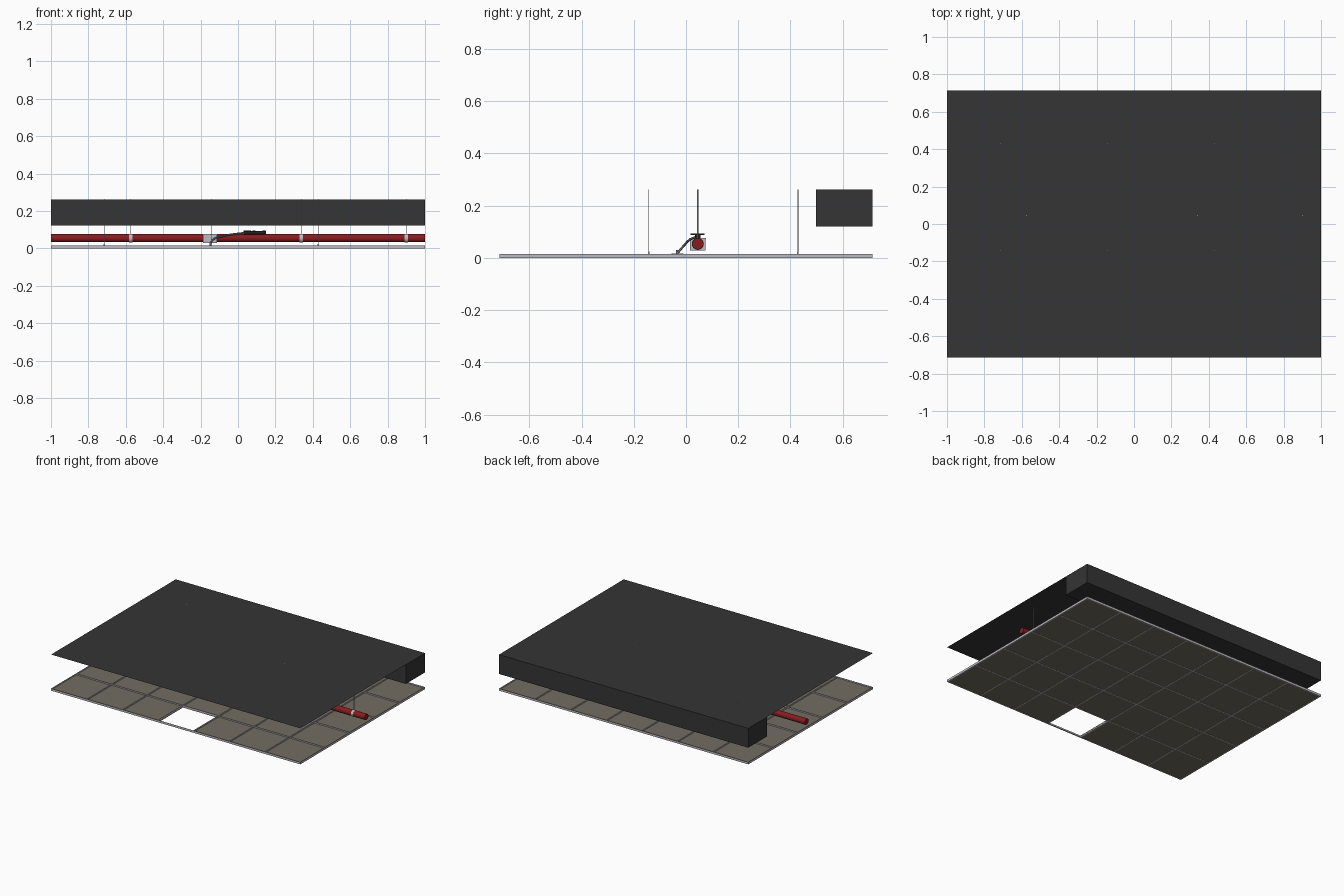
import bpy, bmesh, math
from mathutils import Vector

if "Cube" in bpy.data.objects:
    bpy.data.objects.remove(bpy.data.objects["Cube"])


def material(name, rgb):
    m = bpy.data.materials.new(name)
    m.use_nodes = True
    m.diffuse_color = (*rgb, 1)
    m.node_tree.nodes["Principled BSDF"].inputs["Base Color"].default_value = (*rgb, 1)
    return m


CHARCOAL = material("charcoal", (0.035, 0.035, 0.035))
TAN = material("tile tan", (0.17, 0.155, 0.12))
STEEL = material("light steel", (0.5, 0.5, 0.55))
RED = material("pipe red", (0.24, 0.012, 0.014))
BLACK = material("fitting black", (0.015, 0.015, 0.015))
GREY = material("hose grey", (0.2, 0.2, 0.2))


def add_boxes(name, boxes, mat):
    """One object from (low corner, high corner) boxes."""
    bm = bmesh.new()
    for low, high in boxes:
        low, high = Vector(low), Vector(high)
        verts = bmesh.ops.create_cube(bm, size=1)["verts"]
        bmesh.ops.scale(bm, vec=high - low, verts=verts)
        bmesh.ops.translate(bm, vec=(low + high) / 2, verts=verts)
    mesh = bpy.data.meshes.new(name)
    bm.to_mesh(mesh)
    bm.free()
    mesh.materials.append(mat)
    obj = bpy.data.objects.new(name, mesh)
    bpy.context.collection.objects.link(obj)
    return obj


def add_rod(name, start, end, radius, mat, sides=24):
    start, end = Vector(start), Vector(end)
    bpy.ops.mesh.primitive_cylinder_add(vertices=sides, radius=radius,
                                        depth=(end - start).length,
                                        location=(start + end) / 2)
    obj = bpy.context.object
    obj.name = name
    obj.rotation_euler = (end - start).to_track_quat("Z", "Y").to_euler()
    obj.data.materials.append(mat)
    bpy.ops.object.shade_smooth_by_angle(angle=math.radians(40))
    return obj


COLS, ROWS = 7, 5
TILE = 2 / COLS
X0, Y0 = -1, -TILE * ROWS / 2
TOP = 0.262

# Structural slab and beam
bpy.ops.mesh.primitive_plane_add(size=1, location=(0, 0, TOP))
slab = bpy.context.object
slab.name = "ceiling_slab"
slab.scale = (2, -2 * Y0, 1)
slab.data.materials.append(CHARCOAL)
add_boxes("ceiling_beam", [((-1, 0.497, 0.121), (1, -Y0, TOP - 0.0005))], CHARCOAL)

# Suspended tiles, with one left open in the front row
tiles = []
for i in range(COLS):
    for j in range(ROWS):
        if (i, j) != (3, 0):
            x, y = X0 + i * TILE, Y0 + j * TILE
            tiles.append(((x + 0.002, y + 0.002, 0.001),
                          (x + TILE - 0.002, y + TILE - 0.002, 0.007)))
add_boxes("ceiling_tiles", tiles, TAN)

# T-bar grid: flange, web and bulb for every line
bars = []
PROFILE = [(0.004, 0, 0.001), (0.001, 0.001, 0.016), (0.0025, 0.012, 0.016)]
for half, low, high in PROFILE:
    for i in range(1, COLS):
        x = X0 + i * TILE
        bars.append(((x - half, Y0, low), (x + half, -Y0, high)))
    for j in range(1, ROWS):
        y = Y0 + j * TILE
        bars.append(((-1, y - half, low), (1, y + half, high)))
add_boxes("grid_bars", bars, STEEL)

# Wall angle around the edge
angles = []
for width, low, high in [(0.008, 0, 0.001), (0.0015, 0, 0.016)]:
    angles += [((-1, Y0, low), (1, Y0 + width, high)),
               ((-1, -Y0 - width, low), (1, -Y0, high)),
               ((-1, Y0, low), (-1 + width, -Y0, high)),
               ((1 - width, Y0, low), (1, -Y0, high))]
add_boxes("wall_angle", angles, STEEL)

# Grid hanger wires with small feet
for i in (1, 3, 5):
    for j in (2, 4):
        x, y = X0 + i * TILE, Y0 + j * TILE
        add_rod("grid_hanger_wire", (x, y, 0.012), (x, y, TOP + 0.0008), 0.0014, STEEL, 8)
        add_boxes("hanger_foot", [((x - 0.004, y - 0.003, 0.01), (x + 0.004, y + 0.003, 0.024))], STEEL)

# Main pipe with its hangers
PY, PZ, PR = 0.045, 0.054, 0.0215
add_rod("main_pipe", (-1, PY, PZ), (1, PY, PZ), PR, RED, 32)
for x in (-0.573, 0.338, 0.9):
    add_rod("pipe_band", (x - 0.009, PY, PZ), (x + 0.009, PY, PZ), PR + 0.0015, STEEL, 32)
    add_rod("pipe_hanger_rod", (x, PY, PZ + PR), (x, PY, TOP + 0.0008), 0.002, STEEL, 8)

# Branch saddle on the pipe
add_boxes("branch_saddle", [((-0.188, PY - 0.03, 0.028), (-0.112, PY + 0.03, 0.07)),
                            ((-0.193, PY - 0.031, 0.07), (-0.107, PY + 0.031, 0.077))], STEEL)

# Black valve and couplings on top of the pipe
VZ = 0.083
add_rod("valve_body", (0.03, PY, VZ), (0.15, PY, VZ), 0.009, BLACK, 16)
for x in (0.045, 0.085, 0.14):
    add_rod("valve_collar", (x - 0.008, PY, VZ), (x + 0.008, PY, VZ), 0.013, BLACK, 6)
add_boxes("valve_lever", [((0.03, PY - 0.028, 0.088), (0.07, PY + 0.025, 0.094))], BLACK)
add_rod("branch_nipple", (0.14, PY, PZ + PR - 0.003), (0.14, PY, VZ), 0.008, BLACK, 12)

# Flexible hose down to the sprinkler
DX, DY = -0.148, -0.033
curve = bpy.data.curves.new("flexible_hose", "CURVE")
curve.dimensions = "3D"
curve.bevel_depth = 0.0045
curve.bevel_resolution = 2
spline = curve.splines.new("BEZIER")
path = [(0.03, PY, VZ), (-0.07, 0.012, 0.068), (-0.135, -0.01, 0.045), (DX, DY, 0.018)]
spline.bezier_points.add(len(path) - 1)
for point, co in zip(spline.bezier_points, path):
    point.co = co
    point.handle_left_type = point.handle_right_type = "AUTO"
curve.materials.append(GREY)
bpy.context.collection.objects.link(bpy.data.objects.new("flexible_hose", curve))

# Sprinkler drop and its mounting plate
add_rod("sprinkler_drop", (DX, DY, 0), (DX, DY, 0.03), 0.005, GREY, 12)
add_boxes("sprinkler_plate", [((DX - 0.018, DY - 0.022, 0.0165), (DX + 0.018, DY + 0.024, 0.019))], STEEL)
